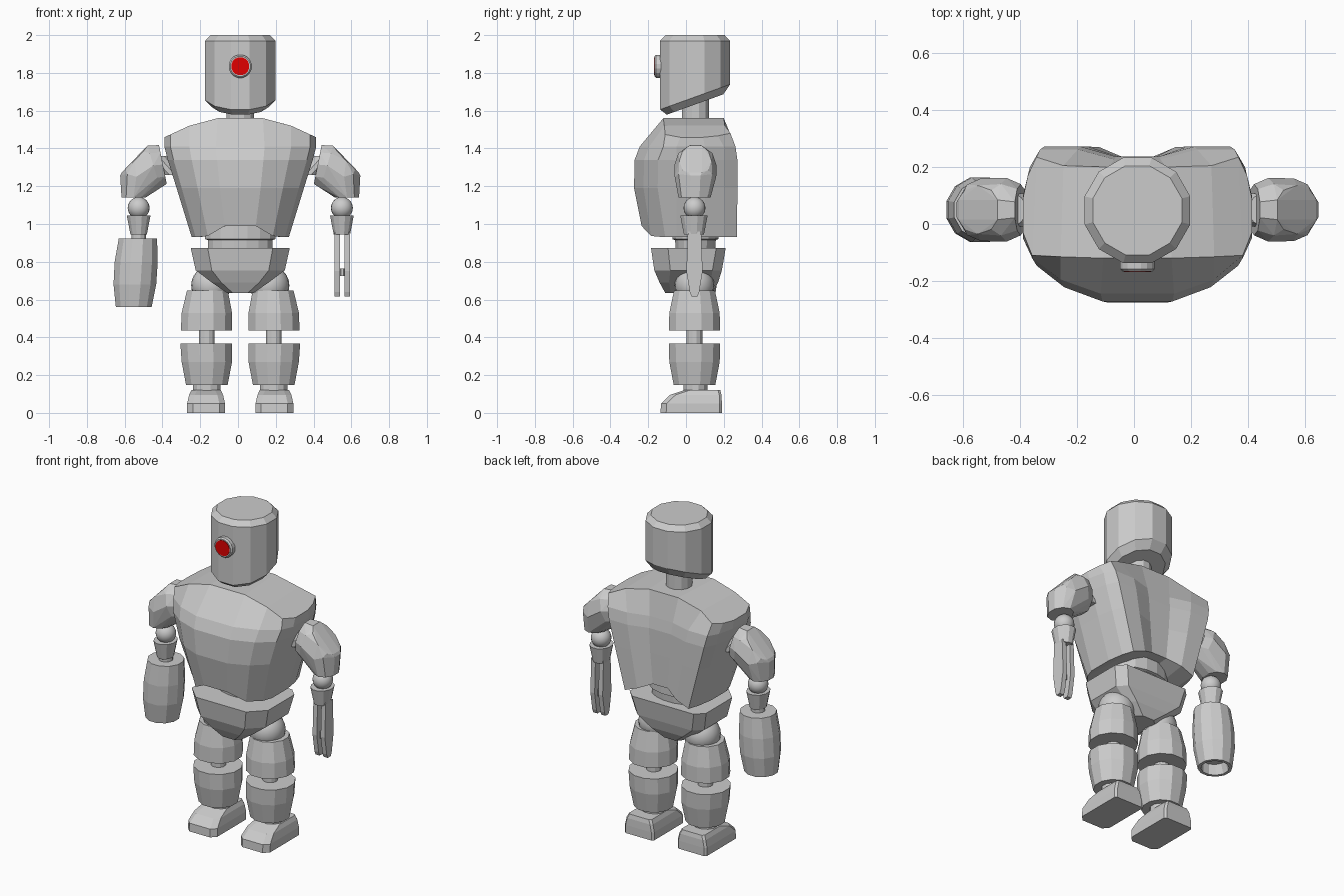
import bpy, bmesh, math
from mathutils import Vector, Matrix

if "Cube" in bpy.data.objects:
    bpy.data.objects.remove(bpy.data.objects["Cube"])

CX, CY = 0.012, 0.045  # body axis


def material(name, rgb):
    m = bpy.data.materials.new(name)
    m.diffuse_color = (*rgb, 1)
    m.use_nodes = True
    m.node_tree.nodes["Principled BSDF"].inputs["Base Color"].default_value = m.diffuse_color
    return m


GREY = material("grey metal", (0.6, 0.6, 0.6))
RED = material("red lens", (0.75, 0.0, 0.0))


def finish(name, bm, mat=GREY, smooth=False):
    bmesh.ops.recalc_face_normals(bm, faces=bm.faces[:])
    for f in bm.faces:
        f.smooth = smooth
    me = bpy.data.meshes.new(name)
    bm.to_mesh(me)
    bm.free()
    me.materials.append(mat)
    ob = bpy.data.objects.new(name, me)
    bpy.context.collection.objects.link(ob)
    return ob


def skin(bm, rings):
    """Join successive rings of points with quads; returns the vertex rings."""
    vs = [[bm.verts.new(p) for p in r] for r in rings]
    for a, b in zip(vs, vs[1:]):
        for i in range(len(a)):
            j = (i + 1) % len(a)
            bm.faces.new((a[i], a[j], b[j], b[i]))
    return vs


def loft(name, rings, mat=GREY):
    bm = bmesh.new()
    vs = skin(bm, rings)
    bm.faces.new(vs[0])
    bm.faces.new(vs[-1])
    return finish(name, bm, mat)


def circle(x, y, z, rx, ry=None, n=12):
    ry = ry or rx
    return [(x + rx * math.cos(t), y + ry * math.sin(t), z)
            for t in ((i + .5) * math.tau / n for i in range(n))]


def turned(name, levels, n=12, mat=GREY):
    """Stack of (x, y, z, rx[, ry]) circles."""
    return loft(name, [circle(*l, n=n) for l in levels], mat)


def ball(name, x, y, z, r):
    bm = bmesh.new()
    bmesh.ops.create_uvsphere(bm, u_segments=20, v_segments=12, radius=r,
                              matrix=Matrix.Translation((x, y, z)))
    return finish(name, bm, smooth=True)


def chamfered(z, h, y0, y1, cf, cb):
    """Box outline with cut front and back corners, on the y axis."""
    half = [(h - cf, y0), (h, y0 + cf), (h, y1 - cb), (h - cb, y1)]
    return [(x, y, z) for x, y in half] + [(-x, y, z) for x, y in reversed(half)]


def shift(ring, dx):
    return [(x + dx, y, z) for x, y, z in ring]


# Head with slanted underside
def slant(ring):
    return [(x, y, z + 0.36 * (y + 0.14)) for x, y, z in ring]


HY = 0.048
loft("head", [slant(circle(CX, HY, 1.565, 0.155)), slant(circle(CX, HY, 1.605, 0.192)),
              circle(CX, HY, 1.97, 0.192), circle(CX, HY, 2.0, 0.162)])
turned("neck", [(CX, 0.05, 1.5, 0.075), (CX, 0.05, 1.66, 0.075)])


# Eye housing and lens
def disc(y, r):
    return [(x, y, z) for x, z, _ in circle(CX, 1.835, 0, r, n=16)]


loft("eye_housing", [disc(-0.12, 0.062), disc(-0.158, 0.062), disc(-0.166, 0.054)])
loft("eye_lens", [disc(-0.162, 0.048), disc(-0.169, 0.048)], RED)


# Torso: half outlines from front centre round to back centre, mirrored
def half_outline(s, f, b):
    return [(.32 * s, f), (.67 * s, f + .05), (.92 * s, f + .125), (s, -.05),
            (s, .1), (.94 * s, .2), (.85 * s, b), (.52 * s, b), (.2 * s, b - .035)]


def hem(x):
    return 0.93 + 0.075 * max(0, 1 - (x / 0.18) ** 2)


def yoke(x):
    return 1.56 if x < .13 else 1.56 - 0.04 * (x - .13) / .14 if x < .27 else 1.52 - .06 * (x - .27) / .13


halves = [[(x, y, hem(x)) for x, y in half_outline(.257, -.235, .27)]]
for s, f, b, z in ((.337, -.275, .272, 1.19), (.384, -.272, .272, 1.34), (.402, -.245, .262, 1.41)):
    halves.append([(x, y, z) for x, y in half_outline(s, f, b)])
top = [(.12, -.12), (.27, -.115), (.37, -.11), (.402, -.03), (.402, .09),
       (.385, .17), (.355, .235), (.26, .205), (.1, .2)]
halves.append([(x, y, yoke(x)) for x, y in top])
bm = bmesh.new()
vs = skin(bm, [shift(h + [(-x, y, z) for x, y, z in reversed(h)], CX) for h in halves])
for v in (vs[0], vs[-1]):  # caps built in strips across the body
    bm.faces.new((v[0], v[8], v[9], v[17]))
    for q in ((0, 1, 7, 8), (1, 2, 6, 7), (2, 3, 4, 5, 6)):
        bm.faces.new([v[i] for i in q])
        bm.faces.new([v[17 - i] for i in q])
finish("torso", bm)

# Waist and pelvis
turned("waist", [(CX, .05, .85, .172, .105), (CX, .05, .915, .175, .11),
                 (CX, .05, .92, .19, .125), (CX, .05, 1.0, .19, .125)], 16)
loft("pelvis", [shift(chamfered(*r), CX) for r in (
    (.872, .262, -.185, .21, .09, .05), (.755, .236, -.168, .19, .085, .05),
    (.69, .15, -.14, .17, .05, .04), (.635, .07, -.11, .14, .03, .03))])


# Shoulder: hull over tilted discs
def tilted(c, direction, r, ry):
    n = Vector(direction).normalized()
    u = n.cross(Vector((0, 1, 0)))
    return [Vector(c) + u * r * math.cos(t) + Vector((0, ry * math.sin(t), 0))
            for t in ((i + .5) * math.tau / 10 for i in range(10))]


def shoulder(name, side):
    pts = tilted((.41, .05, 1.315), (-1, 0, .2), .11, .09)
    pts += tilted((.46, .05, 1.31), (-1, 0, .3), .115, .112)
    pts += tilted((.56, .05, 1.335), (.72, 0, .69), .115, .085)
    pts += tilted((.55, .05, 1.25), (.3, 0, -1), .085, .11)
    pts += tilted((.565, .045, 1.14), (0, 0, -1), .067, .085)
    bm = bmesh.new()
    for p in pts:
        bm.verts.new((CX + side * p.x, p.y, p.z))
    res = bmesh.ops.convex_hull(bm, input=bm.verts[:])
    bmesh.ops.delete(bm, geom=list({g for g in res["geom_interior"] if isinstance(g, bmesh.types.BMVert)}),
                     context='VERTS')
    bmesh.ops.dissolve_limit(bm, angle_limit=.06, verts=bm.verts[:], edges=bm.edges[:])
    finish(name, bm)


for side, tag in ((-1, "left"), (1, "right")):
    # Arms
    shoulder(tag + "_shoulder", side)
    turned(tag + "_shoulder_pin", [(CX + side * .36, .05, 1.26, .06), (CX + side * .45, .05, 1.36, .06)])
    ax = CX + side * .538
    ball(tag + "_elbow", ax, .045, 1.085, .058)
    turned(tag + "_forearm", [(ax, .042, 1.045, .065, .075), (ax, .042, .945, .045, .055)])
    # Legs
    x = CX + side * .177
    ball(tag + "_hip_joint", CX + side * .155, CY, .675, .105)
    turned(tag + "_thigh", [(x - side * .003, CY, .648, .112), (x, CY, .53, .138),
                            (x + side * .002, CY, .435, .14)])
    turned(tag + "_knee", [(x, CY, .33, .043), (x, CY, .46, .043)])
    turned(tag + "_shin", [(x + side * .004, CY, .367, .141), (x, CY, .27, .138), (x, CY, .148, .114)])
    turned(tag + "_ankle", [(x, .05, .1, .075, .065), (x, .05, .17, .075, .065)])
    loft(tag + "_foot", [shift(chamfered(*r), CX + side * .181) for r in (
        (0, .1, -.135, .19, .03, .012), (.05, .1, -.132, .19, .03, .012),
        (.095, .09, -.085, .188, .03, .012), (.12, .078, -.01, .182, .03, .012))])

# Left hand: wide barrel with a hollow muzzle
turned("left_wrist", [(-.526, .045, .88, .04), (-.526, .045, .96, .04)])
turned("left_barrel", [(-.545, .05, .62, .07), (-.552, .05, .56, .08), (-.552, .05, .56, .098),
                       (-.546, .05, .68, .117), (-.539, .05, .8, .118), (-.53, .05, .922, .105)])

# Right hand: two flat pincers and a cross pin
px = CX + .54
for k, tag in ((-1, "inner"), (1, "outer")):
    rings = []
    for z, w in ((.615, .015), (.64, .025), (.75, .043), (.96, .035)):
        rings.append([(px + k * a, CY + b, z) for a, b in ((.013, -w), (.042, -w), (.042, w), (.013, w))])
    loft(tag + "_pincer", rings)
turned("pincer_pin", [(px, CY, .725, .02), (px, CY, .765, .02)], 8)
